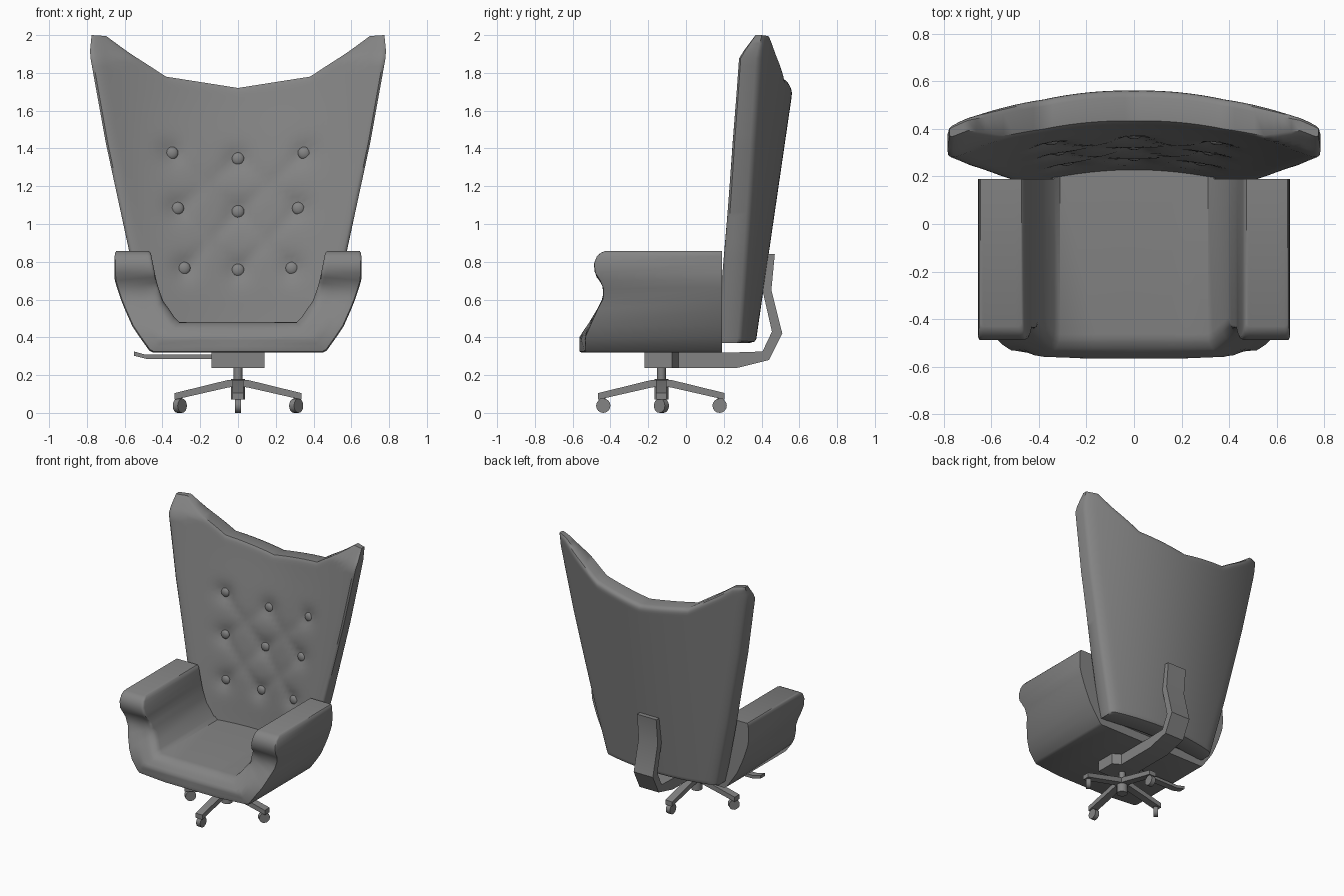
import bpy, bmesh, math
from mathutils import Vector, Matrix
from mathutils.geometry import intersect_point_line

if "Cube" in bpy.data.objects:
    bpy.data.objects.remove(bpy.data.objects["Cube"])

grey = bpy.data.materials.new("grey")
grey.diffuse_color = (0.23, 0.23, 0.23, 1)
grey.use_nodes = True
grey.node_tree.nodes["Principled BSDF"].inputs["Base Color"].default_value = grey.diffuse_color


def finish(name, bm, angle=40):
    bmesh.ops.recalc_face_normals(bm, faces=bm.faces)
    me = bpy.data.meshes.new(name)
    bm.to_mesh(me)
    bm.free()
    me.materials.append(grey)
    ob = bpy.data.objects.new(name, me)
    bpy.context.collection.objects.link(ob)
    bpy.ops.object.select_all(action='DESELECT')
    ob.select_set(True)
    bpy.context.view_layer.objects.active = ob
    bpy.ops.object.shade_smooth_by_angle(angle=math.radians(angle))
    return ob


def interp(table, x):
    """Piecewise linear lookup in a list of (x, y)."""
    if x <= table[0][0]:
        return table[0][1]
    for (a, p), (b, q) in zip(table, table[1:]):
        if x <= b:
            return p + (q - p) * (x - a) / (b - a)
    return table[-1][1]


def rounding(d, r):
    """0 on the rim, rising along a quarter circle to 1 at distance r."""
    k = 1 - min(max(d / r, 0), 1)
    return math.sqrt(1 - k * k)


def slab(name, front, back, angle=40):
    """Closed solid from two matching point grids joined around the rim."""
    bm = bmesh.new()
    n, m = len(front), len(front[0])
    F, B = [[[bm.verts.new(p) for p in row] for row in g] for g in (front, back)]
    for g in (F, B):
        for i in range(n - 1):
            for j in range(m - 1):
                bm.faces.new((g[i][j], g[i + 1][j], g[i + 1][j + 1], g[i][j + 1]))
    rim = ([(i, 0) for i in range(n)] + [(n - 1, j) for j in range(1, m)]
           + [(i, m - 1) for i in range(n - 2, -1, -1)] + [(0, j) for j in range(m - 2, 0, -1)])
    for (a, b), (c, d) in zip(rim, rim[1:] + rim[:1]):
        bm.faces.new((F[a][b], F[c][d], B[c][d], B[a][b]))
    return finish(name, bm, angle)


def prism(name, pts, axis, lo, hi):
    """Extrude an outline along an axis; points give the other two coordinates in order."""
    place = {'x': lambda p, q, t: (t, p, q), 'y': lambda p, q, t: (p, t, q), 'z': lambda p, q, t: (p, q, t)}[axis]
    bm = bmesh.new()
    ends = [[bm.verts.new(place(p, q, t)) for p, q in pts] for t in (lo, hi)]
    bm.faces.new(ends[0])
    bm.faces.new(ends[1])
    k = len(pts)
    for i in range(k):
        j = (i + 1) % k
        bm.faces.new((ends[0][i], ends[0][j], ends[1][j], ends[1][i]))
    return finish(name, bm, 20)


def cylinder(name, centre, r, depth, rot=Matrix(), n=16):
    bm = bmesh.new()
    bmesh.ops.create_cone(bm, cap_ends=True, segments=n, radius1=r, radius2=r, depth=depth,
                          matrix=Matrix.Translation(centre) @ rot)
    return finish(name, bm)


# Backrest: curved winged slab with tufted front
WIDTH = [(.37, .46), (.85, .575), (1.43, .70), (1.9, .785), (2.0, .775)]
TOP = [(0, 1.72), (.5, 1.78), (.9, 1.995), (1, 2.0)]
columns = [(.35, 1.375), (.32, 1.082), (.285, .765)]
middle = [(0, 1.345), (0, 1.065), (0, .755)]
buttons = middle + [(s * x, z) for x, z in columns for s in (-1, 1)]
creases = []
for i in range(3):
    for j in (i - 1, i + 1):
        if 0 <= j < 3:
            for s in (-1, 1):
                creases.append((Vector((s * columns[i][0], columns[i][1], 0)), Vector((*middle[j], 0))))


def front_y(x, z):
    y = .155 + .157 * z - .305 * x * x + max(0, z - 1.88) * .6
    dimple = max(math.exp(-((x - a) ** 2 + (z - b) ** 2) / .0045) for a, b in buttons)
    p = Vector((x, z, 0))
    fold = 0
    for a, b in creases:
        q, t = intersect_point_line(p, a, b)
        q = a.lerp(b, min(max(t, 0), 1))
        fold = max(fold, math.exp(-(p - q).length_squared / .0009))
    pad = math.exp(-(x / .42) ** 4 - ((z - 1.07) / .5) ** 4)
    return y + .022 * dimple + .008 * fold - .02 * pad


def back_y(x, z):
    return .315 + .146 * z - .32 * x * x


us = sorted({s * v for s in (-1, 1) for v in [i / 20 for i in range(20)] + [.925, .97, .985, 1]})
vs = [0, .006, .015] + [i / 40 for i in range(1, 39)] + [.962, .974, .984, .993, 1]
front, back = [], []
for u in us:
    f_row, b_row = [], []
    for v in vs:
        top = interp(TOP, abs(u))
        z = .37 + v * (top - .37)
        w = interp(WIDTH, z)
        x = u * w
        side = min(rounding(w - abs(x), .07), rounding(z - .37, .02))
        lip = rounding(top - z, .045)
        f, b = front_y(x, z), back_y(x, z)
        half = (b - f) / 2
        # the top edge is crisp in front and rolled over behind
        f_row.append((x, f + half * max(.4 * (1 - side), .12 * (1 - lip)), z))
        b_row.append((x, b - half * max(.4 * (1 - side), .5 * (1 - lip)), z))
    front.append(f_row)
    back.append(b_row)
slab("backrest", front, back)

# Tufting buttons
for x, z in buttons:
    bm = bmesh.new()
    bmesh.ops.create_uvsphere(bm, u_segments=16, v_segments=8, radius=.034)
    bmesh.ops.transform(bm, verts=bm.verts, matrix=Matrix.Translation((x, front_y(x, z) - .003, z))
                        @ Matrix.Diagonal((1, .55, 1, 1)))
    finish("button", bm, 60)

# Seat and arms: U-shaped section, paired (outer x, outer z, inner x, inner z)
SECTION = [(0, .32, 0, .481), (.22, .32, .16, .481), (.45, .32, .31, .481), (.47, .33, .335, .505),
           (.52, .40, .365, .55), (.56, .46, .395, .59), (.60, .55, .41, .63), (.62, .60, .42, .66),
           (.64, .66, .429, .69), (.652, .70, .436, .72), (.655, .74, .442, .75), (.655, .79, .45, .79),
           (.653, .83, .458, .83), (.651, .848, .462, .846), (.644, .857, .472, .857)]
NOSE = [(.32, -.565), (.40, -.565), (.595, -.44), (.65, -.437), (.69, -.445), (.72, -.475),
        (.77, -.49), (.81, -.485), (.84, -.465), (.857, -.43)]
ts = [0, .03, .08] + [i / 10 for i in range(2, 9)] + [.85, .9, .95, .98, 1]
section = [(-a, b, -c, d) for a, b, c, d in SECTION[:0:-1]] + SECTION
front, back = [], []
for ox, oz, ix, iz in section:
    thick = math.hypot(ox - ix, oz - iz)
    f_row, b_row = [], []
    for t in ts:
        x, z = ox + (ix - ox) * t, oz + (iz - oz) * t
        r = .05 if iz < .6 else .015
        y = interp(NOSE, z) + .012 * (1 - rounding(t * thick, .012))
        y += r * (1 - rounding((1 - t) * thick, r))
        # front corners swept back low down
        y += .25 * max(0, abs(x) - .34) * min(1, max(0, (.52 - z) / .17))
        f_row.append((x, y, z))
        b_row.append((x, .24 if abs(x) < .32 and .4 < z < .5 else .19, z))
    front.append(f_row)
    back.append(b_row)
slab("seat_and_arms", front, back)

# Tilt mechanism, back support bar and lever
prism("mechanism_box", [(-.14, -.22), (.14, -.22), (.14, -.075), (.08, -.04), (-.08, -.04), (-.14, -.075)],
      'z', .238, .33)
prism("support_bar", [(-.06, .238), (.27, .238), (.44, .28), (.51, .42), (.452, .65), (.47, .84),
                      (.43, .84), (.405, .65), (.455, .43), (.405, .325), (.25, .32), (-.06, .32)],
      'x', -.08, .08)
prism("lever", [(-.13, .285), (-.48, .285), (-.55, .302), (-.55, .325), (-.49, .308), (-.13, .308)],
      'y', -.155, -.105)

# Column, hub, four legs and casters
HUB = Vector((0, -.13, 0))
cylinder("column", HUB + Vector((0, 0, .21)), .023, .1)
cylinder("hub", HUB + Vector((0, 0, .125)), .038, .11)
for k in range(4):
    turn = Matrix.Translation(HUB) @ Matrix.Rotation(k * math.pi / 2, 4, 'Z')
    leg = prism("leg", [(.0, .14), (.05, .135), (.335, .07), (.335, .105), (.05, .175), (0, .175)],
                'y', -.028, .028)
    leg.data.transform(turn)
    swivel = Matrix.Rotation(math.radians(50 if k % 2 == 0 else 0), 4, 'Z')
    wheel_turn = Matrix.Rotation(k * math.pi / 2, 4, 'Z') @ swivel @ Matrix.Rotation(math.pi / 2, 4, 'X')
    centre = turn @ Vector((.308, 0, .038))
    cylinder("caster_wheel", centre, .038, .034, wheel_turn)
    cylinder("caster_stem", centre + Vector((0, 0, .035)), .012, .04, n=8)
